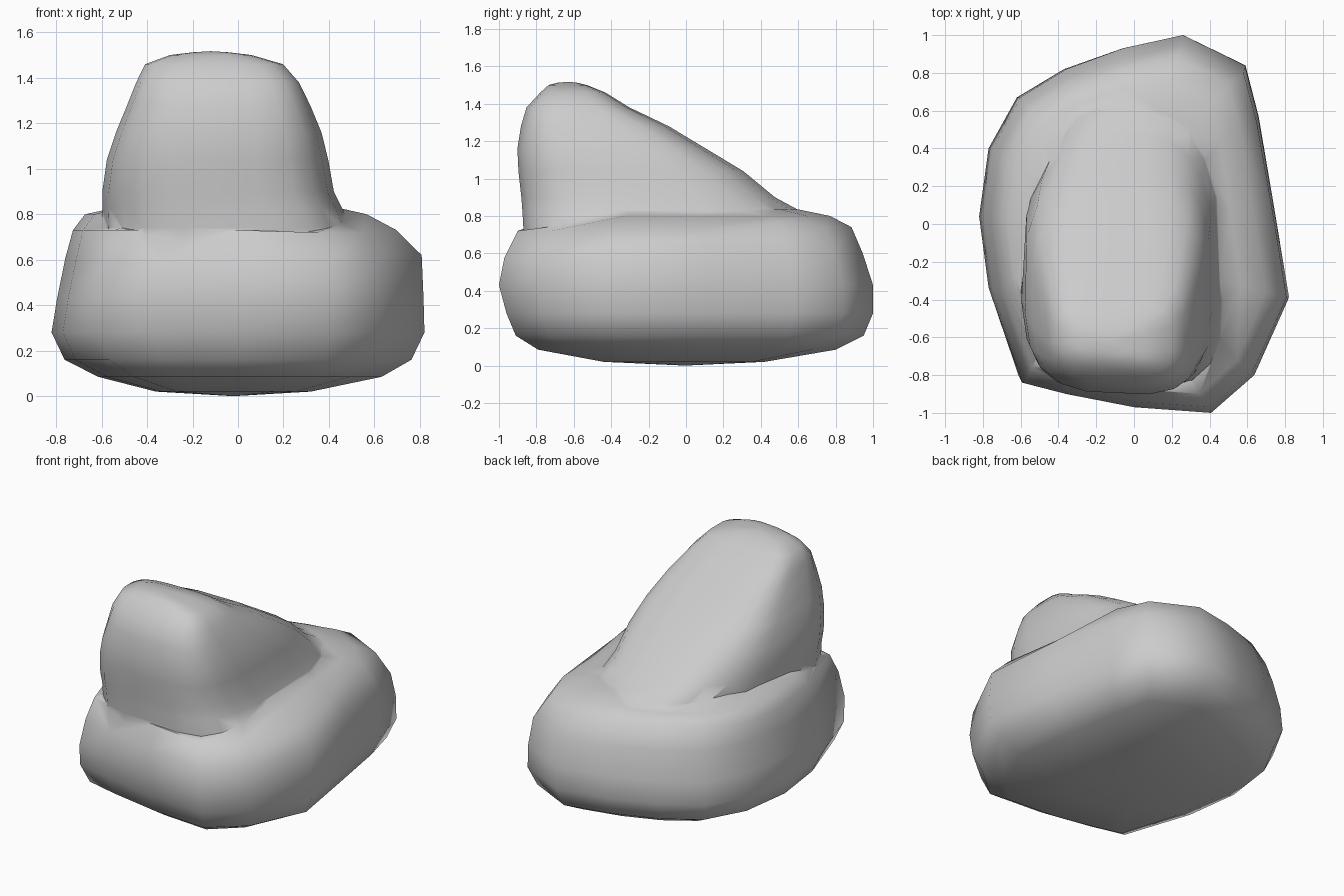
import bpy, bmesh, math

if "Cube" in bpy.data.objects:
    bpy.data.objects.remove(bpy.data.objects["Cube"])


def loft(name, rings):
    """Skin a stack of closed rings with equal point counts and cap the ends."""
    bm = bmesh.new()
    loops = [[bm.verts.new(p) for p in r] for r in rings]
    n = len(loops[0])
    for a, b in zip(loops, loops[1:]):
        for i in range(n):
            j = (i + 1) % n
            bm.faces.new((a[i], a[j], b[j], b[i]))
    for ring in (loops[0], loops[-1]):
        c = [sum(v.co[k] for v in ring) / n for k in range(3)]
        c[2] = 0 if ring is loops[0] and c[2] < 0.1 else c[2] + 0.005
        top = bm.verts.new(c)
        for i in range(n):
            bm.faces.new((ring[i], ring[(i + 1) % n], top))
    bmesh.ops.recalc_face_normals(bm, faces=bm.faces)
    me = bpy.data.meshes.new(name)
    bm.to_mesh(me)
    bm.free()
    ob = bpy.data.objects.new(name, me)
    bpy.context.collection.objects.link(ob)
    return ob


# Base boulder: plan outline (x, y) with the shoulder height at each point
outline = [(.26, 1, .6), (-.06, .93, .61), (-.37, .82, .62), (-.62, .67, .62),
           (-.77, .4, .62), (-.82, .04, .61), (-.77, -.35, .6), (-.61, -.84, .6),
           (-.37, -.9, .6), (0, -.97, .6), (.41, -1, .58), (.64, -.8, .58),
           (.82, -.4, .62), (.74, .1, .65), (.66, .57, .63), (.59, .84, .6)]


def ring(left, right, front, back, height):
    """Outline scaled separately towards each of its four sides."""
    return [(x * (left if x < 0 else right), y * (front if y < 0 else back), height(y, h))
            for x, y, h in outline]


rings = [ring(.44, .39, .44, .42, lambda y, h: .02),
         ring(.75, .77, .79, .8, lambda y, h: .085),
         ring(.93, .93, .91, .95, lambda y, h: .16),
         ring(1, 1, .96, 1, lambda y, h: .28),
         ring(.97, .995, 1, 1, lambda y, h: .43),
         ring(.925, .985, .97, .945, lambda y, h: h),
         ring(.885, .85, .9, .885, lambda y, h: min(h + .14, .775 if y > .5 else .73)),
         ring(.82, .69, .8, .77, lambda y, h: min(.8, .85 + (y + .2) * .16)),
         ring(.62, .5, .75, .6, lambda y, h: min(.835, .87 + (y + .2) * .14))]
rock = loft("boulder", rings)

# Upper hump: steep front, long slope to the back (z, x0, x1, y0, y1)
levels = [(.5, -.58, .5, -.82, .6), (.65, -.6, .52, -.87, .68),
          (.74, -.605, .5, -.875, .67), (.83, -.6, .46, -.88, .61),
          (.9, -.6, .425, -.885, .48),
          (1.04, -.58, .4, -.9, .31), (1.16, -.54, .37, -.905, .11),
          (1.28, -.49, .32, -.885, -.09), (1.38, -.45, .27, -.855, -.3),
          (1.46, -.41, .2, -.78, -.43), (1.5, -.3, .06, -.735, -.53),
          (1.512, -.2, -.04, -.69, -.58)]


def squircle(z, x0, x1, y0, y1, n=20, e=.55):
    """Rounded box section that narrows towards the back and skews at the front."""
    pts = []
    for i in range(n):
        a = 2 * math.pi * (i + .5) / n
        c, s = math.cos(a), math.sin(a)
        u = math.copysign(abs(c) ** e, c)
        y = (y0 + y1) / 2 + (y1 - y0) / 2 * math.copysign(abs(s) ** e, s)
        taper = (.45 if u < 0 else .2) * max(0, y + .2) ** 2
        x = (x0 + x1) / 2 + u * ((x1 - x0) / 2 - min(taper, .18))
        if s < 0:
            y += .04 * max(0, -u)
        pts.append((x, y, z))
    return pts


hump = loft("hump", [squircle(*lv) for lv in levels])

# Fuse the two masses into one rock
mod = rock.modifiers.new("fuse", 'BOOLEAN')
mod.operation = 'UNION'
mod.solver = 'EXACT'
mod.object = hump
bpy.context.view_layer.objects.active = rock
rock.select_set(True)
bpy.ops.object.modifier_apply(modifier=mod.name)
bpy.data.objects.remove(hump)
bpy.ops.object.shade_smooth_by_angle(angle=math.radians(60))
